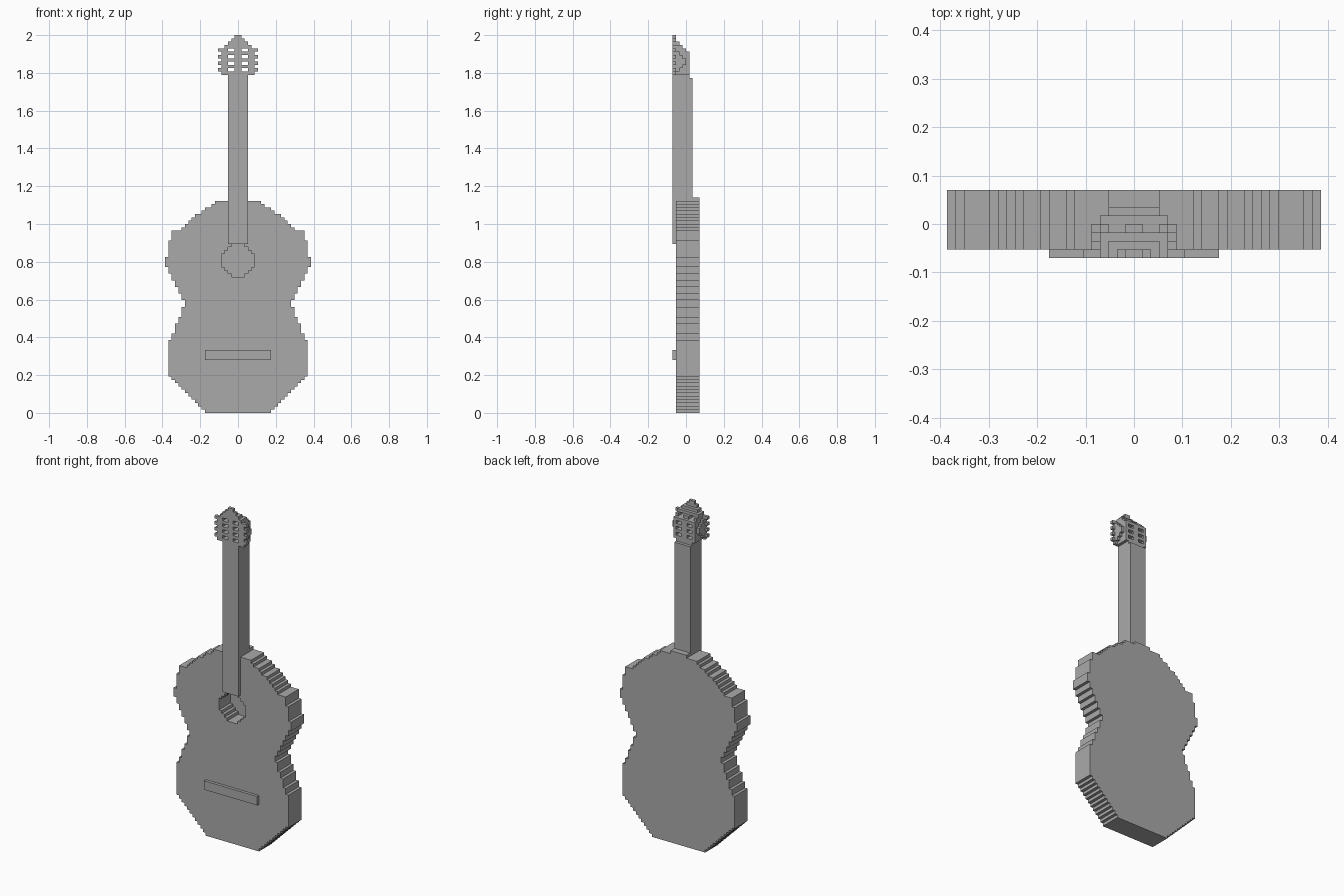
import bpy
import bmesh

if "Cube" in bpy.data.objects:
    bpy.data.objects.remove(bpy.data.objects["Cube"])

U = 2 / 114          # size of one block
DEPTH = 8            # blocks from front to back
TOP = 114            # blocks from bottom to top

grey = bpy.data.materials.new("plain grey")
grey.use_nodes = True
colour = (0.4, 0.4, 0.4, 1)
grey.diffuse_color = colour
grey.node_tree.nodes["Principled BSDF"].inputs["Base Color"].default_value = colour


def finish(name, bm):
    """Turn a bmesh in block units into a finished object."""
    bmesh.ops.recalc_face_normals(bm, faces=bm.faces)
    for v in bm.verts:
        v.co.y -= DEPTH / 2
        v.co *= U
    mesh = bpy.data.meshes.new(name)
    bm.to_mesh(mesh)
    bm.free()
    mesh.materials.append(grey)
    obj = bpy.data.objects.new(name, mesh)
    bpy.context.collection.objects.link(obj)
    return obj


def stepped_prism(name, runs, z, y0, y1):
    """Mirror a stepped outline of (half width, top) runs and extrude it along y."""
    side = []
    for half, top in runs:
        side += [(half, z), (half, top)]
        z = top
    outline = side + [(-x, h) for x, h in reversed(side)]
    bm = bmesh.new()
    face = bm.faces.new([bm.verts.new((x, y0, h)) for x, h in outline])
    grown = bmesh.ops.extrude_face_region(bm, geom=[face])["geom"]
    moved = [g for g in grown if isinstance(g, bmesh.types.BMVert)]
    bmesh.ops.translate(bm, verts=moved, vec=(0, y1 - y0, 0))
    return finish(name, bm)


# Body: sloping foot, lower bout, waist, upper bout, sloping shoulders
runs = [(10 + k, k + 1) for k in range(11)]
runs += [(21, 22), (20, 24), (19, 27), (18, 29), (17, 32), (16, 34), (17, 36),
         (18, 38), (19, 40), (20, 42), (21, 44), (22, 47), (21, 52), (20, 55)]
shoulders = [18, 17, 16, 15, 14, 13, 11, 10, 8, 7]
runs += [(half, 55 + i) for i, half in enumerate(shoulders)][1:]
body = stepped_prism("body", runs, 0, 1, 8)

# Sound hole: a pocket that leaves the back panel closed
arc = [2, 3, 4, 5, 5]
hole = stepped_prism("sound_hole_cutter",
                     [(half, 42 + i) for i, half in enumerate(arc + arc[::-1])],
                     41, -1, 7)
hole.hide_render = True
hole.hide_viewport = True
cut = body.modifiers.new("sound hole", "BOOLEAN")
cut.operation = "DIFFERENCE"
cut.solver = "EXACT"
cut.object = hole

# Straight parts
stepped_prism("bridge", [(10, 19)], 16, 0, 1)
stepped_prism("fingerboard", [(3, 64)], 51, 0, 1)
stepped_prism("neck", [(3, 101)], 64, 0, 6)
stepped_prism("heel", [(3, 65)], 64, 6, 8)


def head_depth(col, row):
    """Depth in blocks of the headstock at a column from the middle, row from the top."""
    slot_row = row in (4, 6, 8, 10)
    if row < 4:                                   # pointed tip
        return max(1, row) if col <= row else 0
    if row > 11:                                  # join to the neck
        return 5 if col < 3 else 0
    if slot_row and col in (1, 2):                # open slots
        return 0
    if col == 5:                                  # tuning pegs
        return 1 if slot_row else 0
    if col == 4:                                  # bevelled sides
        return min(row - 3, 12 - row)
    return min(row, 5)


# Headstock: blocks by rule, keeping only the outer faces
cells = set()
for row in range(13):
    for col in range(6):
        for y in range(head_depth(col, row)):
            cells |= {(col, y, TOP - 1 - row), (-1 - col, y, TOP - 1 - row)}

bm = bmesh.new()
for cell in cells:
    for axis in range(3):
        for side in (0, 1):
            near = list(cell)
            near[axis] += 2 * side - 1
            if tuple(near) in cells:
                continue
            corners = []
            for a, b in ((0, 0), (1, 0), (1, 1), (0, 1)):
                p = list(cell)
                p[axis] += side
                p[(axis + 1) % 3] += a
                p[(axis + 2) % 3] += b
                corners.append(bm.verts.new(p))
            bm.faces.new(corners if side else corners[::-1])
bmesh.ops.remove_doubles(bm, verts=bm.verts, dist=0.01)
bmesh.ops.dissolve_limit(bm, angle_limit=0.01, verts=bm.verts, edges=bm.edges)
finish("headstock", bm)
